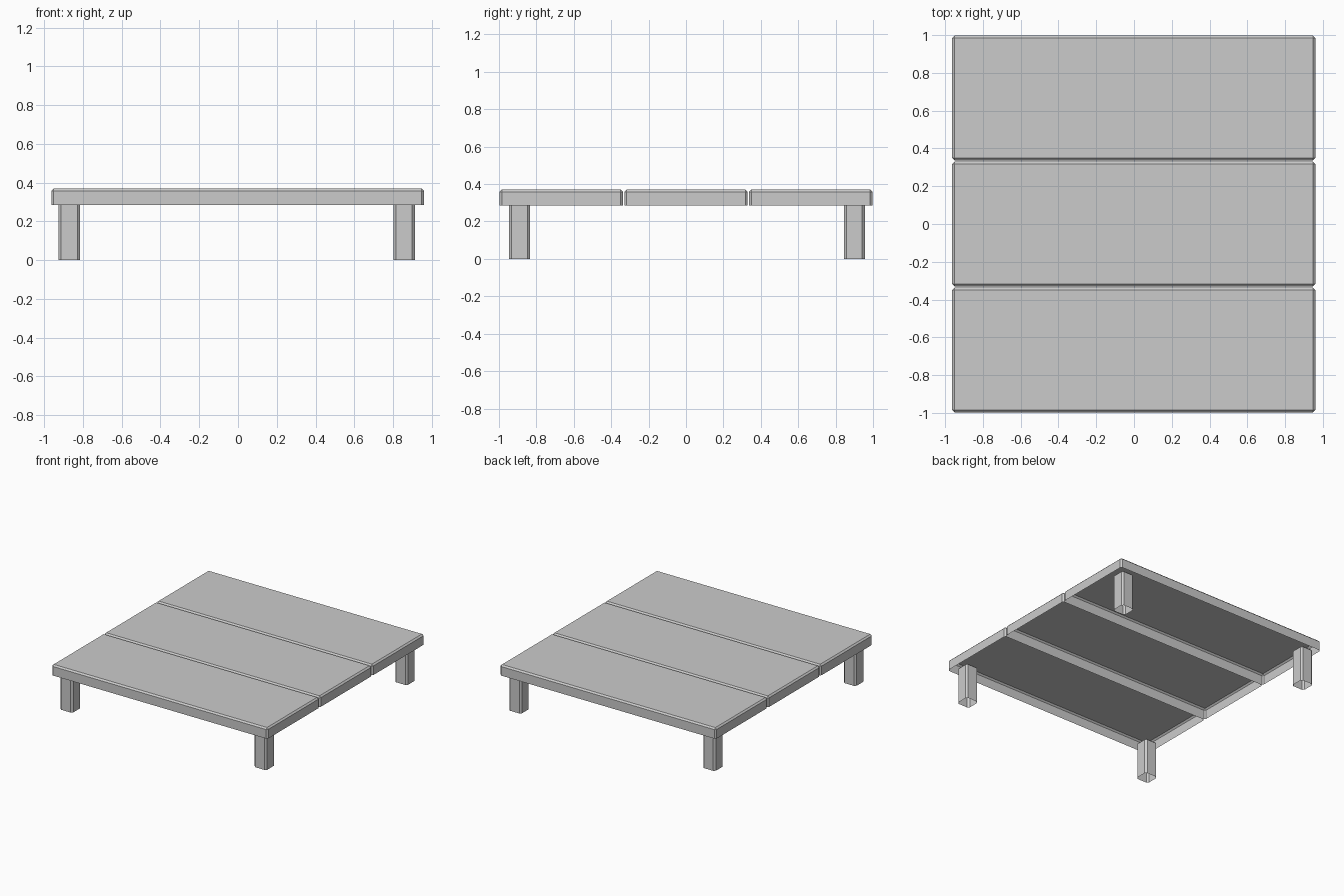
import bpy
import bmesh
from mathutils import Matrix, Vector

default_cube = bpy.data.objects.get("Cube")
if default_cube:
    bpy.data.objects.remove(default_cube, do_unlink=True)

grey = bpy.data.materials.new("plain_grey")
grey.use_nodes = True
colour = (0.6, 0.6, 0.6, 1)
grey.diffuse_color = colour
grey.node_tree.nodes["Principled BSDF"].inputs["Base Color"].default_value = colour


def open_box(name, low, high, chamfer):
    """Hollow box with chamfered edges and no bottom face."""
    low, high = Vector(low), Vector(high)
    bm = bmesh.new()
    bmesh.ops.create_cube(bm, size=1)
    bmesh.ops.transform(
        bm, verts=bm.verts,
        matrix=Matrix.Translation((low + high) / 2) @ Matrix.Diagonal((*(high - low), 1)))
    bottom = [f for f in bm.faces if f.normal.z < -0.5]
    bmesh.ops.delete(bm, geom=bottom, context="FACES")
    edges = [e for e in bm.edges if not e.is_boundary]
    bmesh.ops.bevel(bm, geom=edges, offset=chamfer, segments=1, affect="EDGES")
    mesh = bpy.data.meshes.new(name)
    bm.to_mesh(mesh)
    bm.free()
    mesh.materials.append(grey)
    obj = bpy.data.objects.new(name, mesh)
    bpy.context.collection.objects.link(obj)


# Three wide planks with narrow gaps between them
for label, y in (("front", -0.667), ("middle", 0), ("back", 0.667)):
    open_box(label + "_plank", (-0.963, y - 0.33, 0.285), (0.96, y + 0.33, 0.37), 0.012)

# Four hollow legs
for side, x in (("right", -0.87), ("left", 0.857)):
    for end, y in (("front", -0.89), ("back", 0.9)):
        open_box(f"{end}_{side}_leg", (x - 0.056, y - 0.056, 0),
                 (x + 0.056, y + 0.056, 0.3), 0.014)
